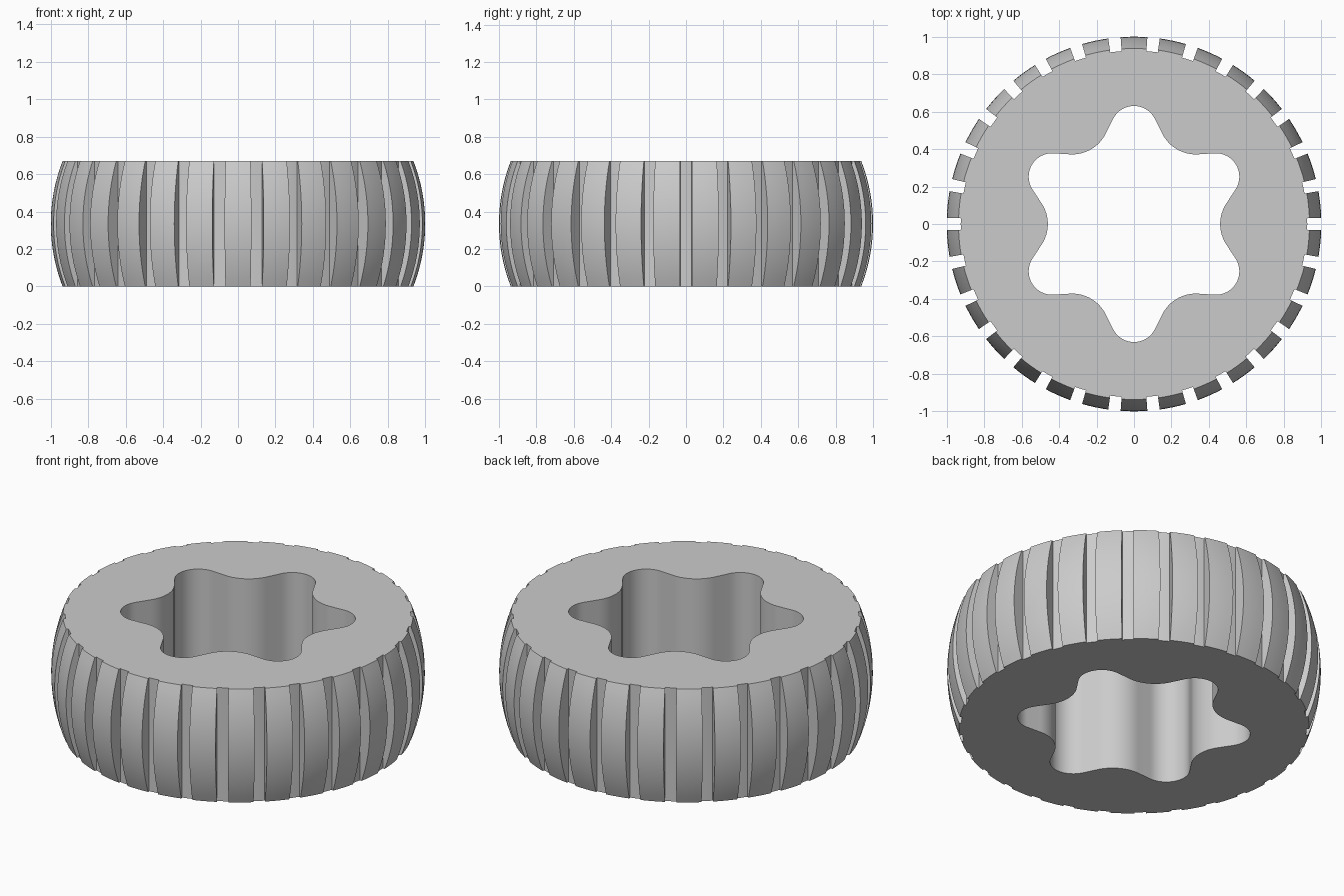
import bpy, bmesh
from math import sin, cos, acos, atan2, radians, pi, sqrt, hypot
from mathutils import Vector, Matrix

HEIGHT = 0.67
CORE_R = 0.925      # body radius, seen in the grooves
RIB_END_R = 0.937   # rib radius at the flat faces
RIB_MID_R = 1.0     # rib radius at mid height
RIBS = 30
RIB_ANGLE = radians(8.2)

cube = bpy.data.objects.get("Cube")
if cube:
    bpy.data.objects.remove(cube, do_unlink=True)

grey = bpy.data.materials.new("plain grey")
grey.use_nodes = True
colour = (0.6, 0.6, 0.6, 1)
grey.diffuse_color = colour
grey.node_tree.nodes["Principled BSDF"].inputs["Base Color"].default_value = colour


def finish(bm, name):
    bmesh.ops.recalc_face_normals(bm, faces=bm.faces)
    mesh = bpy.data.meshes.new(name)
    bm.to_mesh(mesh)
    bm.free()
    mesh.materials.append(grey)
    obj = bpy.data.objects.new(name, mesh)
    bpy.context.collection.objects.link(obj)
    bpy.ops.object.select_all(action='DESELECT')
    obj.select_set(True)
    bpy.context.view_layer.objects.active = obj
    bpy.ops.object.shade_smooth_by_angle(angle=radians(30))
    return obj


def star_outline(tip=0.63, valley=0.46, lobe_r=0.125, valley_r=0.2, steps=8):
    """Six-lobed hole: round lobes and valleys joined by common tangents."""
    lobe = Vector((tip - lobe_r, 0))
    dip = (valley + valley_r) * Vector((cos(pi / 6), sin(pi / 6)))
    d = dip - lobe
    turn = atan2(d.y, d.x) - acos((lobe_r + valley_r) / d.length)
    half = []
    for i in range(steps + 1):
        a = turn * i / steps
        half.append(lobe + lobe_r * Vector((cos(a), sin(a))))
    for i in range(steps + 1):
        a = turn + (pi / 6 - turn) * i / steps
        half.append(dip - valley_r * Vector((cos(a), sin(a))))
    # mirror the half lobe, then repeat it around the axis
    unit = [Vector((p.x, -p.y)) for p in reversed(half[1:-1])] + half
    return [Matrix.Rotation(pi / 2 + k * pi / 3, 2) @ p
            for k in range(6) for p in unit]


# Body: round ring with the star-shaped bore
bm = bmesh.new()
hole = star_outline()
rim = [p.normalized() * CORE_R for p in hole]
loops = [[bm.verts.new((p.x, p.y, z)) for p in ring]
         for ring, z in ((hole, 0), (rim, 0), (rim, HEIGHT), (hole, HEIGHT))]
n = len(hole)
for k in range(4):
    a, b = loops[k], loops[(k + 1) % 4]
    for i in range(n):
        j = (i + 1) % n
        bm.faces.new((a[i], a[j], b[j], b[i]))
finish(bm, "ring_body")

# Grip ribs: bulging arc profile swept through a small angle
half_h = HEIGHT / 2
bulge = RIB_MID_R - RIB_END_R
arc_r = (half_h ** 2 + bulge ** 2) / (2 * bulge)
profile = [(CORE_R - 0.006, HEIGHT), (CORE_R - 0.006, 0)]
for i in range(17):
    z = HEIGHT * i / 16
    profile.append((RIB_MID_R - arc_r + sqrt(arc_r ** 2 - (z - half_h) ** 2), z))

bm = bmesh.new()
for k in range(RIBS):
    start = pi / 2 + 2 * pi * k / RIBS - RIB_ANGLE / 2
    face = bm.faces.new([bm.verts.new((r * cos(start), r * sin(start), z))
                         for r, z in profile])
    cap = bmesh.ops.duplicate(bm, geom=[face])["geom"]
    bmesh.ops.spin(bm, geom=[face], cent=(0, 0, 0), axis=(0, 0, 1),
                   angle=RIB_ANGLE, steps=4)
bmesh.ops.remove_doubles(bm, verts=bm.verts, dist=0.0001)
finish(bm, "grip_ribs")
